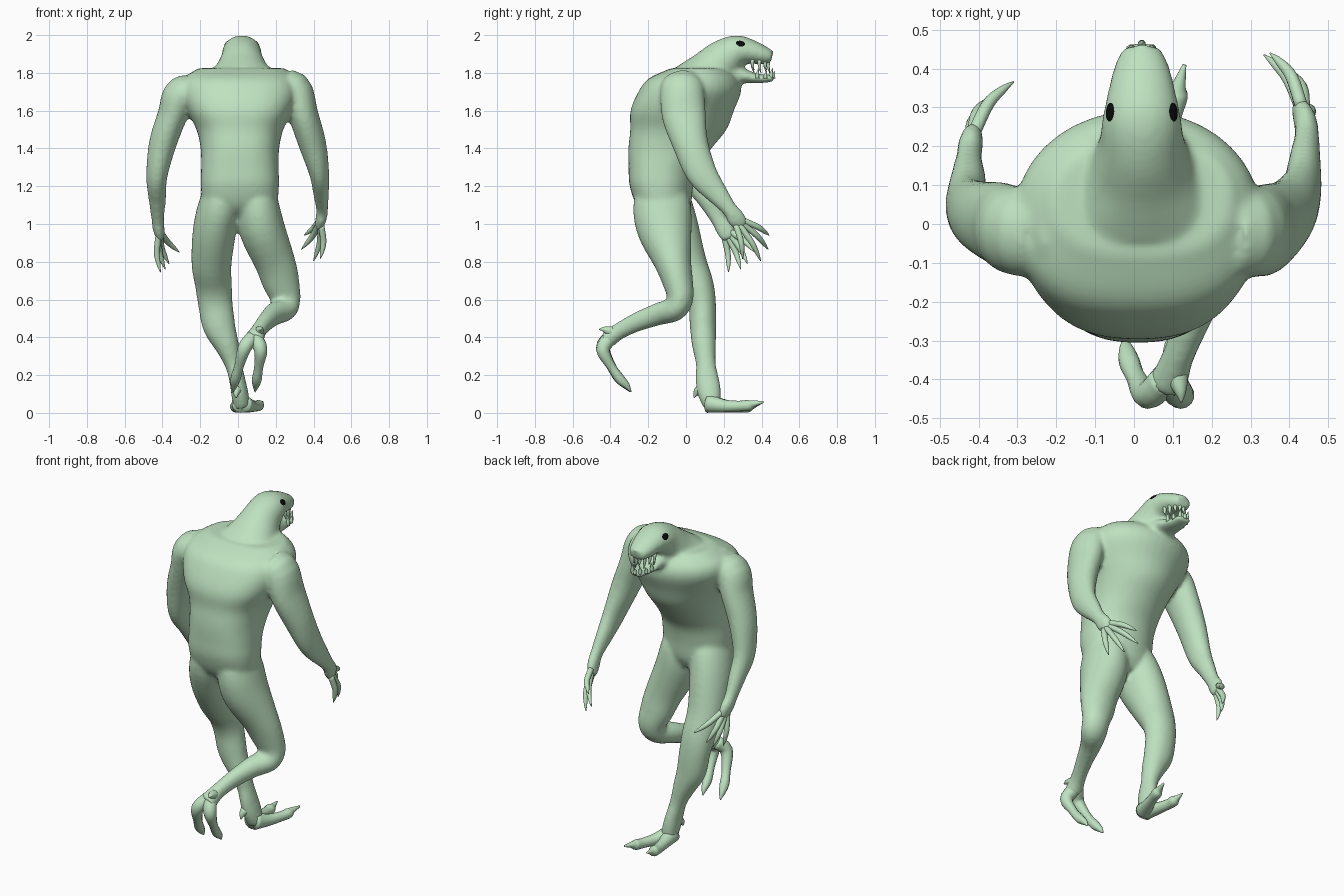
import bpy, bmesh, math
from mathutils import Vector


def material(name, rgb):
    m = bpy.data.materials.new(name)
    m.diffuse_color = (*rgb, 1)
    return m


GREEN = material("pale green skin", (0.52, 0.76, 0.53))
BLACK = material("black eye", (0.003, 0.003, 0.003))


def spline(pts, n):
    """Catmull-Rom through points of any dimension."""
    p = [Vector(q) for q in pts]
    p = [2 * p[0] - p[1]] + p + [2 * p[-1] - p[-2]]
    out = []
    for i in range(1, len(p) - 2):
        a, b, c, d = p[i - 1:i + 3]
        for k in range(n):
            t = k / n
            out.append(0.5 * (2 * b + (c - a) * t + (2 * a - 5 * b + 4 * c - d) * t * t
                              + (3 * b - a - 3 * c + d) * t ** 3))
    return out + [p[-2]]


def tube(bm, pts, axis=None, sides=24, n=4, back=1.0):
    """Elliptical loft; each point is x, y, z, x-radius, other radius. back < 1 squares the rear half."""
    s = spline(pts, n)
    rings = []
    for i, q in enumerate(s):
        c = Vector(q[:3])
        t = axis or (Vector(s[min(i + 1, len(s) - 1)][:3]) - Vector(s[max(i - 1, 0)][:3])).normalized()
        u = (Vector((1, 0, 0)) - t * t.x).normalized()
        v = t.cross(u)
        ring = []
        for k in range(sides):
            a = 2 * math.pi * (k + .5) / sides
            e = back if math.sin(a) < 0 else 1
            cu, sv = (math.copysign(abs(f) ** e, f) for f in (math.cos(a), math.sin(a)))
            p = c + u * max(q[3], .002) * cu + v * max(q[4], .002) * sv
            p.z = max(p.z, 0)
            ring.append(bm.verts.new(p))
        rings.append(ring)
    for r, w in zip(rings, rings[1:]):
        for k in range(sides):
            j = (k + 1) % sides
            bm.faces.new((r[k], r[j], w[j], w[k]))
    bm.faces.new(rings[0][::-1])
    bm.faces.new(rings[-1])


def finish(bm, name, mat):
    bmesh.ops.recalc_face_normals(bm, faces=bm.faces)
    me = bpy.data.meshes.new(name)
    bm.to_mesh(me)
    bm.free()
    me.materials.append(mat)
    for p in me.polygons:
        p.use_smooth = True
    ob = bpy.data.objects.new(name, me)
    bpy.context.collection.objects.link(ob)
    return ob


# Body: torso, head, jaw and limbs fused into one skin
body = bmesh.new()
tube(body, [(.01, -.09, 1.02, .12, .08), (.01, -.115, 1.09, .19, .14), (.01, -.13, 1.2, .207, .168),
            (.01, -.12, 1.3, .205, .184), (.01, -.085, 1.4, .208, .22), (.01, -.04, 1.5, .23, .255),
            (.01, -.02, 1.6, .28, .274), (.01, .02, 1.7, .315, .272), (.01, .04, 1.77, .30, .238),
            (.02, .07, 1.825, .23, .15)], axis=Vector((0, 0, 1)), sides=40, back=.78)
# neck and skull
tube(body, [(.02, .03, 1.73, .22, .13), (.02, .12, 1.795, .155, .125), (.02, .20, 1.87, .113, .11),
            (.02, .27, 1.914, .102, .087), (.02, .34, 1.912, .088, .066), (.02, .41, 1.893, .07, .05),
            (.02, .455, 1.882, .048, .035)])
# lower jaw
tube(body, [(.02, .20, 1.80, .09, .06), (.02, .30, 1.785, .075, .04), (.02, .38, 1.77, .06, .025),
            (.02, .465, 1.772, .042, .02)])
# left arm
tube(body, [(-.17, -.02, 1.70, .08, .11), (-.295, -.02, 1.69, .095, .115), (-.345, -.0, 1.58, .08, .11),
            (-.40, .02, 1.42, .073, .092), (-.43, .05, 1.25, .056, .077), (-.427, .115, 1.13, .046, .056),
            (-.425, .17, 1.03, .034, .043), (-.42, .205, .975, .032, .05), (-.41, .23, .92, .022, .04)])
# right arm
tube(body, [(.18, -.02, 1.72, .08, .11), (.295, -.02, 1.72, .09, .115), (.345, -.012, 1.58, .08, .118),
            (.395, .025, 1.42, .073, .095), (.43, .082, 1.27, .053, .083), (.44, .165, 1.16, .041, .06),
            (.445, .23, 1.08, .032, .042), (.44, .265, 1.03, .03, .05), (.425, .30, .985, .022, .04)])
# standing leg
tube(body, [(-.07, -.14, 1.26, .07, .09), (-.09, -.125, 1.13, .108, .145), (-.122, -.075, .98, .115, .143),
            (-.14, .0, .8, .107, .11), (-.13, .06, .68, .098, .087), (-.12, .085, .58, .092, .074),
            (-.10, .09, .46, .087, .07), (-.06, .095, .36, .066, .064), (-.025, .105, .26, .046, .053),
            (-.005, .112, .18, .043, .063), (.01, .125, .10, .046, .063), (.02, .14, .03, .045, .045)])
# raised leg
tube(body, [(.08, -.14, 1.26, .07, .09), (.10, -.13, 1.13, .108, .148), (.125, -.115, .98, .122, .148),
            (.195, -.07, .8, .108, .10), (.225, -.045, .7, .10, .082), (.25, -.03, .61, .082, .07),
            (.24, -.06, .55, .075, .065), (.195, -.14, .525, .06, .06), (.15, -.25, .485, .046, .052),
            (.11, -.35, .435, .042, .045), (.085, -.42, .385, .055, .048)])
body_ob = finish(body, "body", GREEN)
rm = body_ob.modifiers.new("fuse", 'REMESH')
rm.mode = 'VOXEL'
rm.voxel_size = 0.011
rm.use_smooth_shade = True
sm = body_ob.modifiers.new("soften", 'SMOOTH')
sm.factor = 0.5
sm.iterations = 12


# Fingers: bases spread inside the palm, tapering to claw tips
def fingers(name, base_a, base_b, tips, bulge):
    bm = bmesh.new()
    a, b = Vector(base_a), Vector(base_b)
    for i, tip in enumerate(tips):
        tip = Vector(tip)
        s = a.lerp(b, i / (len(tips) - 1))
        mid = s.lerp(tip, .5) + Vector(bulge)
        low = s.lerp(tip, .8) + Vector(bulge) * .6
        tube(bm, [(*s, .017, .017), (*mid, .016, .016), (*low, .011, .011), (*tip, .002, .002)], sides=12)
    finish(bm, name, GREEN)


fingers("right_fingers", (.432, .30, 1.02), (.44, .265, .995),
        [(.35, .44, .94), (.335, .435, .865), (.40, .395, .805), (.435, .30, .815)], (.015, .008, .005))
fingers("left_fingers", (-.412, .235, .96), (-.42, .20, .945),
        [(-.31, .366, .85), (-.365, .325, .79), (-.385, .29, .76), (-.41, .225, .745)], (-.015, .008, .005))


# Toes and heel spurs: each point is x, y, z, radius
def toes(name, paths):
    bm = bmesh.new()
    for p in paths:
        tube(bm, [(*q, q[-1]) for q in p], sides=14)
    finish(bm, name, GREEN)


toes("standing_foot", [
    [(.015, .12, .05, .05), (.0, .21, .036, .034), (-.01, .29, .031, .029), (-.012, .33, .034, .03),
     (-.013, .355, .04, .018), (-.015, .40, .052, .004)],
    [(.025, .12, .05, .05), (.065, .20, .037, .034), (.095, .28, .036, .028), (.11, .33, .04, .029),
     (.115, .355, .048, .019), (.13, .41, .057, .005)],
    [(.0, .11, .14, .04), (-.005, .075, .125, .027), (-.01, .055, .105, .017), (-.01, .042, .08, .002)]])
toes("raised_foot", [
    [(.08, -.40, .40, .04), (.035, -.44, .345, .036), (.005, -.395, .245, .025), (-.012, -.355, .185, .027),
     (-.02, -.32, .145, .018), (-.025, -.295, .11, .002)],
    [(.09, -.40, .40, .04), (.12, -.44, .335, .036), (.11, -.395, .245, .024), (.1, -.35, .18, .026),
     (.095, -.315, .145, .018), (.09, -.29, .11, .002)],
    [(.105, -.36, .42, .036), (.115, -.41, .435, .024), (.12, -.435, .442, .014), (.122, -.46, .442, .002)]])

# Teeth: two rows of cones round the open mouth
teeth = bmesh.new()
for row, z0, z1, y0, n in (("upper", 1.87, 1.80, .352, 8), ("lower", 1.77, 1.825, .378, 7)):
    for k in range(n):
        a = math.radians(-90 + 180 * k / (n - 1))
        x, y = .02 + .053 * math.sin(a), y0 + .085 * math.cos(a)
        z = z1 + (.016 if k % 2 else 0) * (1 if row == "upper" else -1)
        tube(teeth, [(x, y, z0, .011, .011), (x, y, (z0 + z) / 2, .009, .009),
                     (x, y + .008, z, .001, .001)], sides=8, n=2)
finish(teeth, "teeth", GREEN)

# Eyes: thin black ovals lying on the sides of the skull
for side, name in ((-1, "left_eye"), (1, "right_eye")):
    bm = bmesh.new()
    bmesh.ops.create_uvsphere(bm, u_segments=20, v_segments=12, radius=1)
    for v in bm.verts:
        v.co = Vector((v.co.x * .008, v.co.y * .028, v.co.z * .02))
    eye = finish(bm, name, BLACK)
    eye.location = (.02 + side * .0785, .288, 1.954)
    eye.rotation_euler = (math.radians(-12), side * math.radians(-38), side * math.radians(10))
